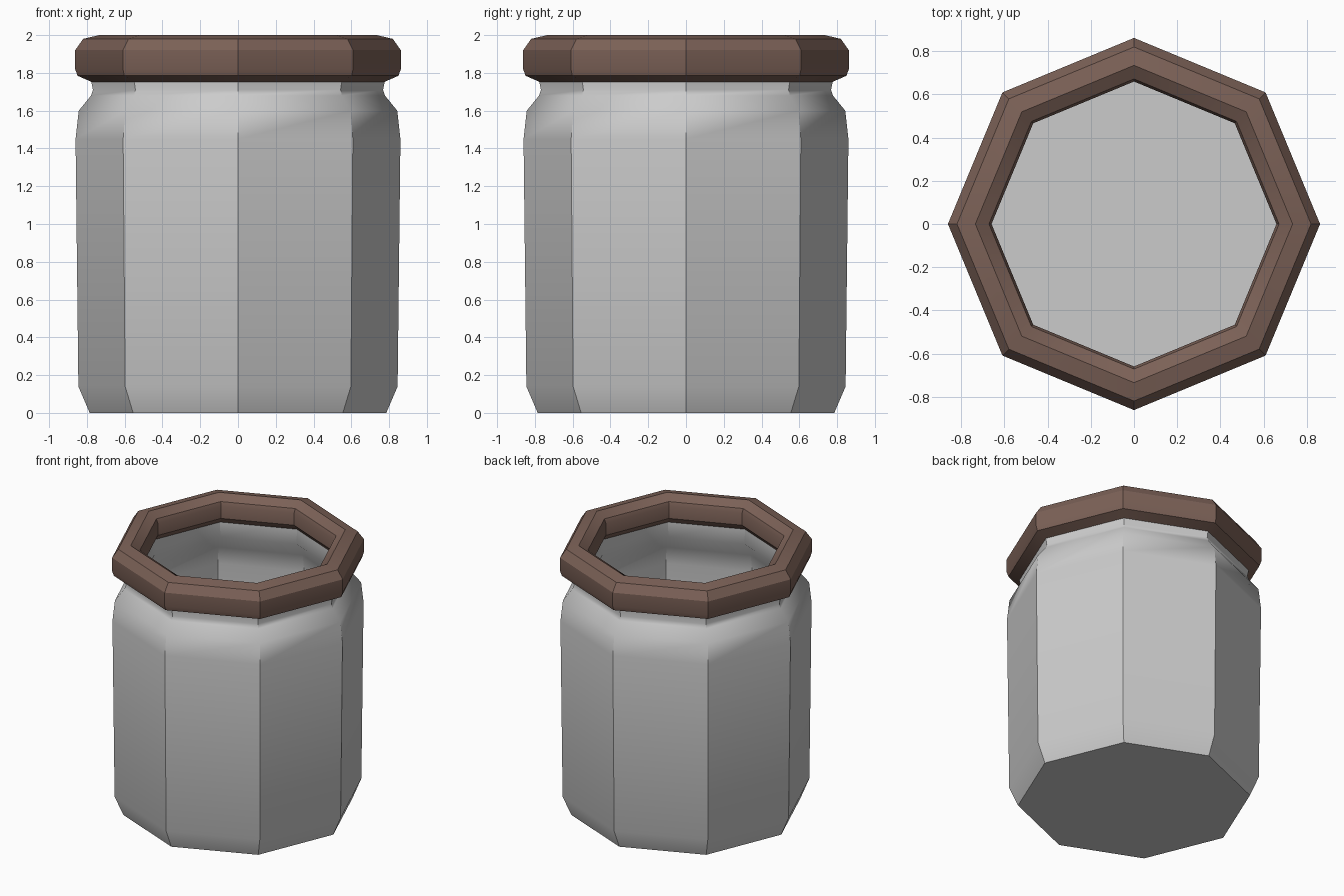
import bpy, bmesh
from math import cos, sin, pi, radians

if "Cube" in bpy.data.objects:
    bpy.data.objects.remove(bpy.data.objects["Cube"])

SIDES = 8


def lathe(name, profile, closed, angle, colour=None):
    """Revolve an (r, z) profile into an octagonal part; open ends are capped."""
    bm = bmesh.new()
    rings = [[bm.verts.new((r * cos(2 * pi * i / SIDES), r * sin(2 * pi * i / SIDES), z))
              for i in range(SIDES)] for r, z in profile]
    n = len(rings)
    for k in range(n if closed else n - 1):
        a, b = rings[k], rings[(k + 1) % n]
        for i in range(SIDES):
            j = (i + 1) % SIDES
            bm.faces.new((a[i], a[j], b[j], b[i]))
    if not closed:
        bm.faces.new(rings[0][::-1])
        bm.faces.new(rings[-1])
    bmesh.ops.recalc_face_normals(bm, faces=bm.faces)
    mesh = bpy.data.meshes.new(name)
    bm.to_mesh(mesh)
    bm.free()
    obj = bpy.data.objects.new(name, mesh)
    bpy.context.collection.objects.link(obj)
    if colour:
        mat = bpy.data.materials.new(name + "_material")
        mat.diffuse_color = colour
        mat.use_nodes = True
        mat.node_tree.nodes["Principled BSDF"].inputs["Base Color"].default_value = mat.diffuse_color
        mesh.materials.append(mat)
    bpy.ops.object.select_all(action='DESELECT')
    obj.select_set(True)
    bpy.context.view_layer.objects.active = obj
    bpy.ops.object.shade_smooth_by_angle(angle=radians(angle))
    return obj


# Hollow pot: outside from the base up, over the lip, then down the inside to the floor
lathe("pot_body", [
    (0.785, 0.0), (0.845, 0.14), (0.86, 1.45), (0.843, 1.60), (0.778, 1.68),
    (0.768, 1.71), (0.78, 1.77), (0.78, 1.84),
    (0.70, 1.84), (0.685, 1.69), (0.76, 1.58), (0.78, 1.45), (0.765, 0.16), (0.72, 0.08),
], False, 40)

# Thick bevelled rim
lathe("rim", [
    (0.77, 1.75), (0.85, 1.785), (0.862, 1.82), (0.862, 1.92), (0.82, 1.98),
    (0.735, 2.0), (0.672, 1.96), (0.66, 1.93), (0.66, 1.84), (0.69, 1.80), (0.74, 1.77),
], True, 30, (0.20, 0.12, 0.095, 1))
